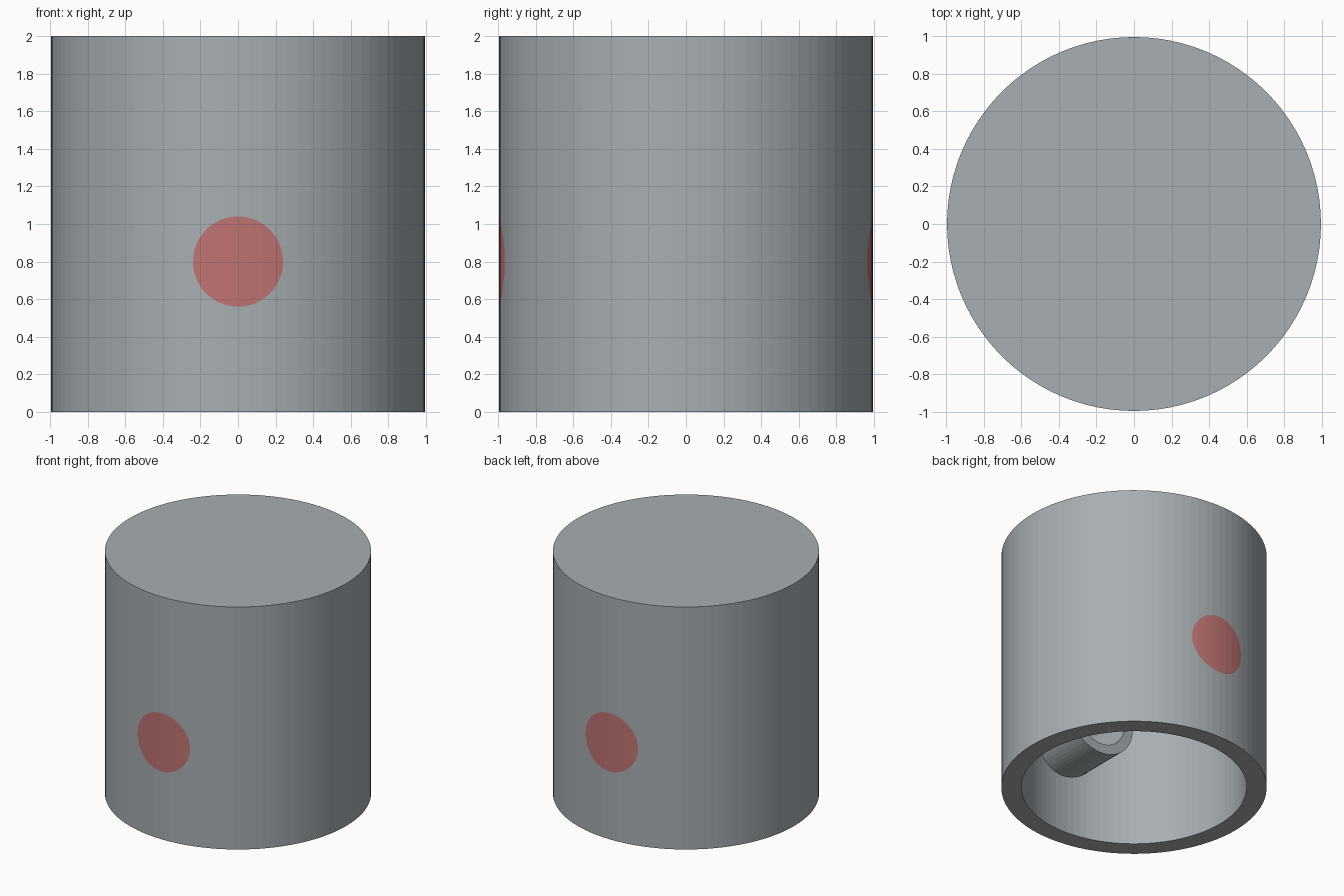
import bpy, bmesh, math
from mathutils import Matrix

if "Cube" in bpy.data.objects:
    bpy.data.objects.remove(bpy.data.objects["Cube"], do_unlink=True)

OUTER, INNER, HEIGHT, CROWN = 0.995, 0.845, 2.0, 0.2
PIN_Z, PIN_R, BOSS_R, BOSS_START = 0.8, 0.24, 0.32, 0.395


def make_material(name, colour):
    mat = bpy.data.materials.new(name)
    mat.use_nodes = True
    mat.diffuse_color = (*colour, 1)
    mat.node_tree.nodes["Principled BSDF"].inputs["Base Color"].default_value = (*colour, 1)
    return mat


metal = make_material("grey metal", (0.39, 0.425, 0.445))
red = make_material("muted red", (0.52, 0.175, 0.17))


def add_object(name, bm, mat=None):
    bmesh.ops.recalc_face_normals(bm, faces=bm.faces)
    mesh = bpy.data.meshes.new(name)
    bm.to_mesh(mesh)
    bm.free()
    obj = bpy.data.objects.new(name, mesh)
    bpy.context.collection.objects.link(obj)
    if mat:
        mesh.materials.append(mat)
    return obj


def lathe(name, profile, mat=None, sides=96):
    """Turn a radius/height profile around z."""
    bm = bmesh.new()
    rings = []
    for r, z in profile:
        rings.append([bm.verts.new((r * math.cos(2 * math.pi * i / sides),
                                    r * math.sin(2 * math.pi * i / sides), z))
                      for i in range(sides)])
    for low, high in zip(rings, rings[1:]):
        for i in range(sides):
            j = (i + 1) % sides
            bm.faces.new((low[i], low[j], high[j], high[i]))
    bm.faces.new(rings[0])
    bm.faces.new(rings[-1])
    return add_object(name, bm, mat)


def cross_rod(name, radius, y0, y1, mat=None):
    """Round rod along y at the pin height."""
    bm = bmesh.new()
    place = Matrix.Translation((0, (y0 + y1) / 2, PIN_Z)) @ Matrix.Rotation(math.pi / 2, 4, 'X')
    bmesh.ops.create_cone(bm, cap_ends=True, segments=64, radius1=radius,
                          radius2=radius, depth=abs(y1 - y0), matrix=place)
    return add_object(name, bm, mat)


def cut(obj, cutter, operation):
    cutter.hide_render = True
    mod = obj.modifiers.new("cut", 'BOOLEAN')
    mod.operation, mod.solver, mod.object = operation, 'EXACT', cutter
    bpy.context.view_layer.objects.active = obj
    bpy.ops.object.modifier_apply(modifier=mod.name)


# Hollow body, open underneath with a solid crown
profile = [(INNER, HEIGHT - CROWN), (INNER, 0), (OUTER, 0), (OUTER, HEIGHT)]
body = lathe("piston_body", profile, metal)
body_tool = lathe("body_cutter", profile)
core_tool = lathe("core_cutter", [(0.9, 0.1), (0.9, 1.9)])
bore_tool = cross_rod("bore_cutter", PIN_R, -1.2, 1.2)
cut(body, bore_tool, 'DIFFERENCE')

# Pin bosses inside the skirt and flush plugs in the wall
for label, side in (("front", -1), ("back", 1)):
    boss = cross_rod(label + "_pin_boss", BOSS_R, side * BOSS_START, side * 1.1, metal)
    cut(boss, core_tool, 'INTERSECT')
    cut(boss, bore_tool, 'DIFFERENCE')
    plug = cross_rod(label + "_pin_plug", PIN_R, side * 0.5, side * 1.1, red)
    cut(plug, body_tool, 'INTERSECT')

for tool in (body_tool, core_tool, bore_tool):
    bpy.data.objects.remove(tool, do_unlink=True)
